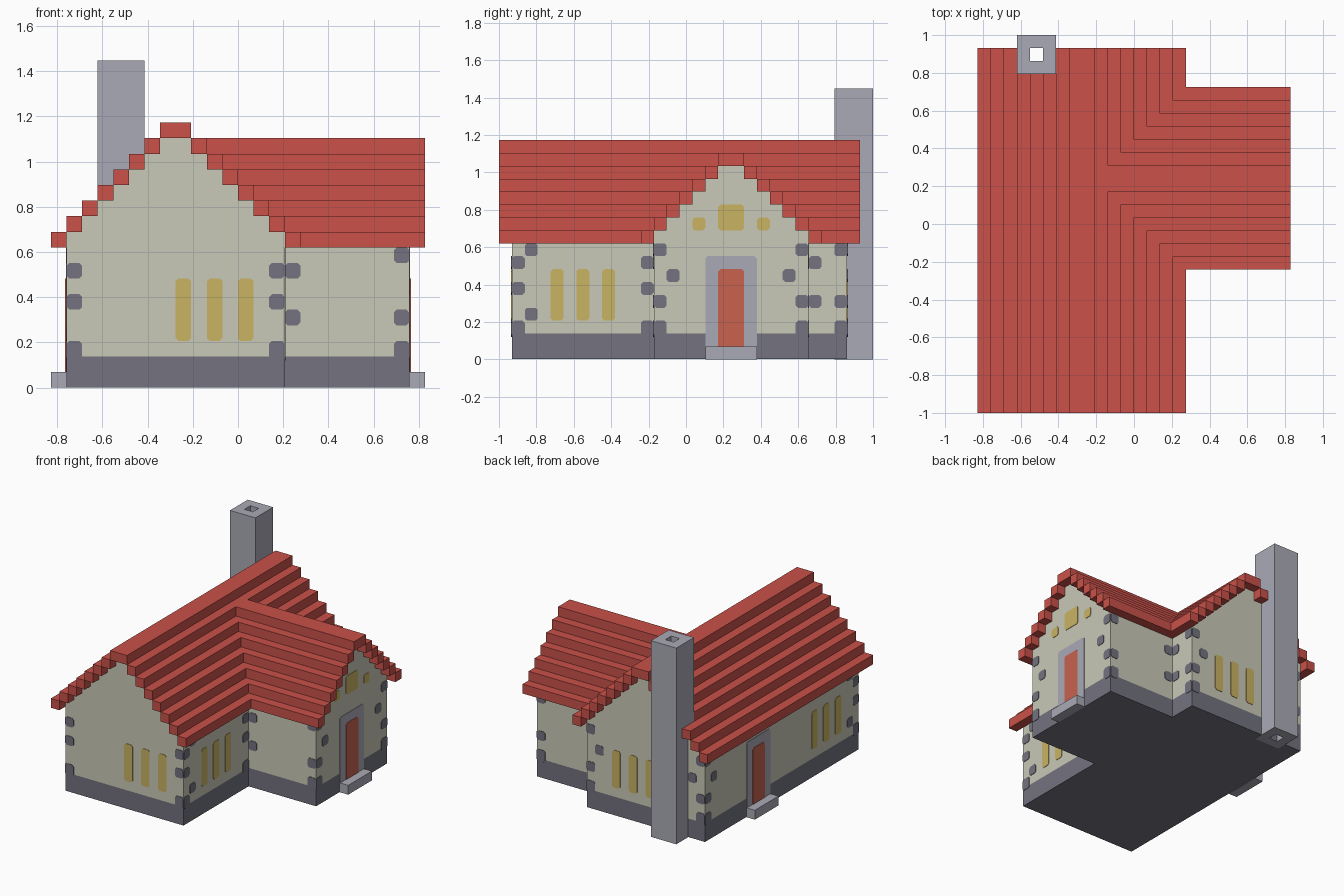
import bpy, bmesh

if "Cube" in bpy.data.objects:
    bpy.data.objects.remove(bpy.data.objects["Cube"])

U = 2 / 29  # one block; all sizes below are counted in blocks


def material(name, r, g, b):
    lin = [((c / 255 + 0.055) / 1.055) ** 2.4 for c in (r, g, b)]
    m = bpy.data.materials.new(name)
    m.diffuse_color = (*lin, 1)
    m.use_nodes = True
    m.node_tree.nodes["Principled BSDF"].inputs["Base Color"].default_value = m.diffuse_color
    return m


PLASTER = material("cream plaster", 201, 201, 184)
ROOF = material("red roof", 202, 81, 73)
DARK = material("dark stone", 115, 114, 128)
GREY = material("light stone", 170, 170, 182)
YELLOW = material("yellow window", 202, 180, 100)
DOOR = material("red door", 200, 98, 80)


def finish(name, bm, mat):
    bmesh.ops.recalc_face_normals(bm, faces=bm.faces)
    bmesh.ops.scale(bm, vec=(U, U, U), verts=bm.verts)
    me = bpy.data.meshes.new(name)
    bm.to_mesh(me)
    bm.free()
    me.materials.append(mat)
    ob = bpy.data.objects.new(name, me)
    bpy.context.collection.objects.link(ob)


def add_prism(bm, points, offset):
    """Extrude a closed outline along an offset vector."""
    face = bm.faces.new([bm.verts.new(p) for p in points])
    geo = bmesh.ops.extrude_face_region(bm, geom=[face], use_keep_orig=True)["geom"]
    bmesh.ops.translate(bm, vec=offset,
                        verts=[g for g in geo if isinstance(g, bmesh.types.BMVert)])


def add_box(bm, x0, x1, y0, y1, z0, z1):
    add_prism(bm, [(x0, y0, z0), (x1, y0, z0), (x1, y1, z0), (x0, y1, z0)], (0, 0, z1 - z0))


def boxes(name, mat, items):
    bm = bmesh.new()
    for b in items:
        add_box(bm, *b)
    finish(name, bm, mat)


# Stepped gable outline: (distance from the ridge line, height)
def gable(half):
    right = [(half, 2)]
    for k in range(half, 0, -1):
        z = 10 + half - k
        right += [(k, z), (k - 1, z)] if k > 1 else [(k, z)]
    return right + [(-d, z) for d, z in reversed(right)]


# Walls
bm = bmesh.new()
add_prism(bm, [(-4 + d, -13.5, z) for d, z in gable(7)], (0, 26, 0))
finish("main_walls", bm, PLASTER)
bm = bmesh.new()
add_prism(bm, [(3, 3.5 + d, z) for d, z in gable(6)], (8, 0, 0))
finish("wing_walls", bm, PLASTER)

# Foundation
boxes("foundation", DARK, [(-11, 3, -13.5, 12.5, 0.02, 2), (3, 11, -2.5, 9.5, 0.02, 2)])

# Main roof courses; those under the chimney stop at its face
rows = [(-5, -3, -14.5, 13.5, 16, 17)]
for i in range(7):
    h, z = 8 - i, 9 + i
    rows.append((-4 - h, -3 - h, -14.5, 11.5 if 3 <= i <= 5 else 13.5, z, z + 1))
    rows.append((-5 + h, -4 + h, -14.5, 13.5, z, z + 1))
boxes("main_roof", ROOF, rows)

# Wing roof courses, starting where they meet the main roof
rows = [(-2, 12, 2.5, 4.5, 15, 16)]
for i in range(6):
    h, z = 7 - i, 9 + i
    rows.append((4 - i, 12, 3.5 - h, 4.5 - h, z, z + 1))
    rows.append((4 - i, 12, 2.5 + h, 3.5 + h, z, z + 1))
boxes("wing_roof", ROOF, rows)

# Chimney with an open flue
bm = bmesh.new()
rings = []
for r, z in ((1.5, 0), (1.5, 21), (0.5, 21), (0.5, 0)):
    rings.append([bm.verts.new((-7.5 + a * r, 13 + b * r, z))
                  for a, b in ((-1, -1), (1, -1), (1, 1), (-1, 1))])
for n in range(4):
    p, q = rings[n], rings[(n + 1) % 4]
    for k in range(4):
        bm.faces.new((p[k], p[(k + 1) % 4], q[(k + 1) % 4], q[k]))
finish("chimney", bm, GREY)

# Door steps
boxes("door_steps", GREY, [(11, 12, 1.5, 5.5, 0, 1), (-12, -11, 1.5, 5.5, 0, 1)])

# Wall faces: (axis the wall faces along, position, direction)
FRONT, BACK = ("y", -13.5, -1), ("y", 12.5, 1)
EAST, WEST = ("x", 3, 1), ("x", -11, -1)
WING_FRONT, WING_BACK, WING_EAST = ("y", -2.5, -1), ("y", 9.5, 1), ("x", 11, 1)


def panels(name, mat, items, thick=0.05, c=0.18):
    """Thin plates with clipped corners: (wall, start, end, bottom, top)."""
    bm = bmesh.new()
    for (axis, pos, sign), a0, a1, z0, z1 in items:
        outline = [(a0 + c, z0), (a1 - c, z0), (a1, z0 + c), (a1, z1 - c),
                   (a1 - c, z1), (a0 + c, z1), (a0, z1 - c), (a0, z0 + c)]
        if axis == "x":
            add_prism(bm, [(pos, a, z) for a, z in outline], (sign * thick, 0, 0))
        else:
            add_prism(bm, [(a, pos, z) for a, z in outline], (0, sign * thick, 0))
    finish(name, bm, mat)


# Windows
wins = [(FRONT, x, x + 1, 3, 7) for x in (-4, -2, 0)]
wins += [(BACK, x, x + 1, 3, 7) for x in (-5, -3, -1)]
wins += [(w, y, y + 1, 3, 7) for w in (EAST, WEST) for y in (-10.5, -8.5, -6.5)]
wins += [(WING_EAST, 2.5, 4.5, 10, 12), (WING_EAST, 0.5, 1.5, 10, 11), (WING_EAST, 5.5, 6.5, 10, 11)]
panels("windows", YELLOW, wins)

# Doors and surrounds
panels("door_frames", GREY, [(w, 1.5, 5.5, 0.7, 8) for w in (WING_EAST, WEST)])
panels("doors", DOOR, [(w, 2.5, 4.5, 0.7, 7) for w in (WING_EAST, WEST)], thick=0.1)

# Corner stones: (wall, start of column, heights); height 2 grows out of the foundation
columns = [
    (FRONT, -11, (2, 5, 7)), (FRONT, 2, (2, 5, 7)),
    (BACK, -11, (2, 4, 8)), (BACK, -10, (6,)), (BACK, 2, (2, 4, 8)), (BACK, 1, (6,)),
    (EAST, -3.5, (2, 5, 7)), (EAST, 9.5, (4, 7)), (EAST, 11.5, (2, 4, 8)),
    (WEST, 11.5, (2, 4, 8)), (WEST, 10.5, (6,)),
    (WING_EAST, -2.5, (2, 4, 8)), (WING_EAST, -1.5, (6,)),
    (WING_EAST, 8.5, (2, 4, 8)), (WING_EAST, 7.5, (6,)),
]
for w in (EAST, WEST):
    columns += [(w, -13.5, (2, 5, 7)), (w, -12.5, (3, 8))]
for w in (WING_FRONT, WING_BACK):
    columns += [(w, 3, (4, 7)), (w, 10, (2, 4, 8))]
panels("corner_stones", DARK, [(w, a, a + 1, z - 0.25 if z == 2 else z, z + 1)
                               for w, a, zs in columns for z in zs])
